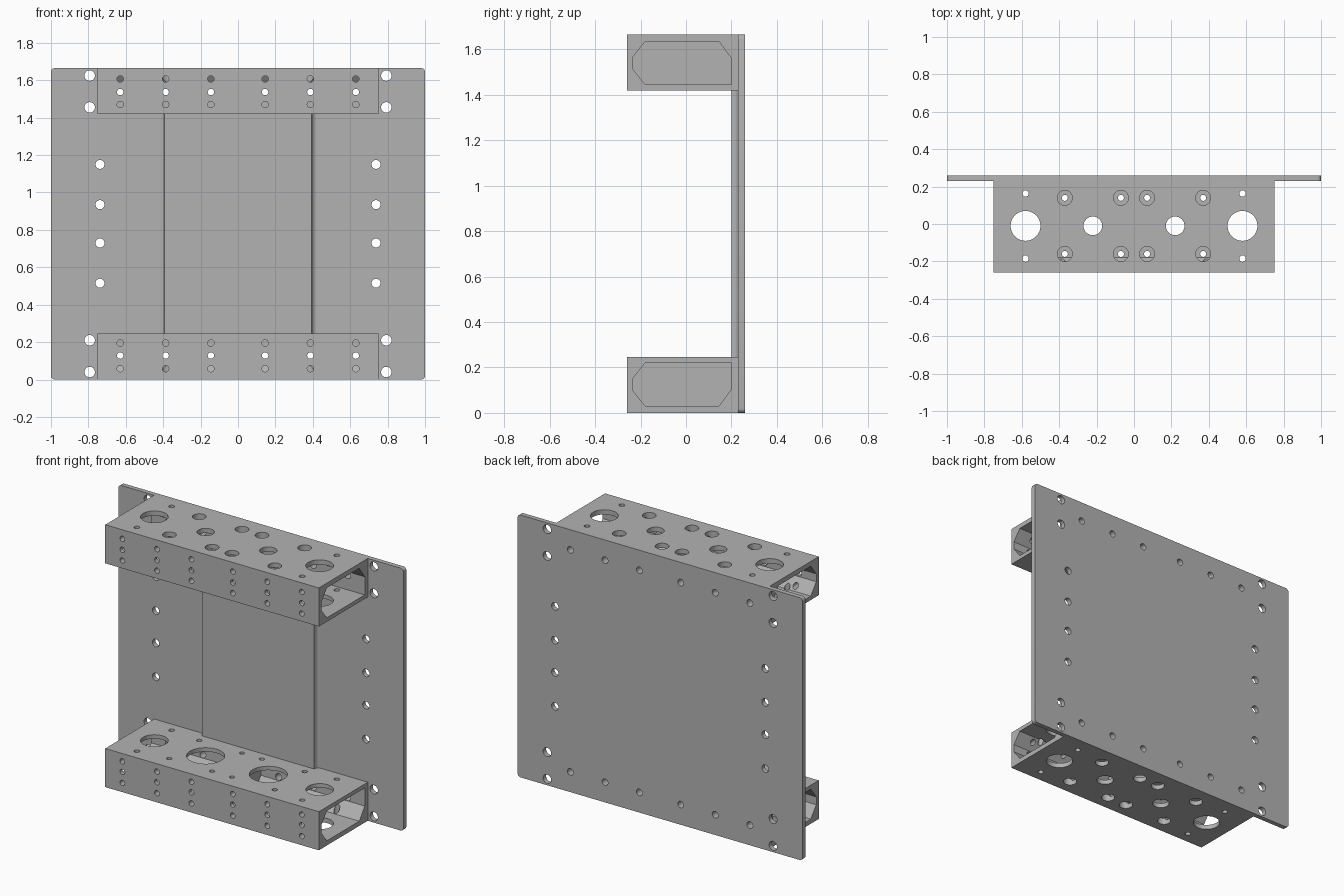
import bpy, bmesh, math
from mathutils import Matrix, Vector

cube = bpy.data.objects.get("Cube")
if cube:
    bpy.data.objects.remove(cube, do_unlink=True)

H = 1.665                       # overall height
BOX = 0.245                     # height of a rail
Y0, YP, Y1 = -0.26, 0.23, 0.26  # rail front, plate front, plate back

grey = bpy.data.materials.new("plain grey")
grey.use_nodes = True
grey.diffuse_color = (0.45, 0.45, 0.45, 1)
grey.node_tree.nodes["Principled BSDF"].inputs["Base Color"].default_value = grey.diffuse_color


def make_object(name, bm):
    bmesh.ops.recalc_face_normals(bm, faces=bm.faces)
    mesh = bpy.data.meshes.new(name)
    bm.to_mesh(mesh)
    bm.free()
    mesh.materials.append(grey)
    ob = bpy.data.objects.new(name, mesh)
    bpy.context.collection.objects.link(ob)
    return ob


def add_block(bm, lo, hi):
    lo, hi = Vector(lo), Vector(hi)
    m = Matrix.Translation((lo + hi) / 2) @ Matrix.Diagonal((*(hi - lo), 1))
    return bmesh.ops.create_cube(bm, size=1, matrix=m)["verts"]


def add_prism(bm, points, direction):
    face = bm.faces.new([bm.verts.new(p) for p in points])
    moved = bmesh.ops.extrude_face_region(bm, geom=[face], use_keep_orig=True)["geom"]
    bmesh.ops.translate(bm, vec=direction,
                        verts=[v for v in moved if isinstance(v, bmesh.types.BMVert)])


def add_hole(bm, axis, a, b, radius, start, end):
    """Round cutter along y (a=x, b=z) or along z (a=x, b=y)."""
    mid = (start + end) / 2
    if axis == "y":
        m = Matrix.Translation((a, mid, b)) @ Matrix.Rotation(math.pi / 2, 4, "X")
    else:
        m = Matrix.Translation((a, b, mid))
    bmesh.ops.create_cone(bm, cap_ends=True, segments=32, radius1=radius,
                          radius2=radius, depth=end - start, matrix=m)


def combine(ob, bm, operation="DIFFERENCE"):
    cutter = make_object("cutter", bm)
    cutter.hide_render = True
    mod = ob.modifiers.new("cut", "BOOLEAN")
    mod.operation, mod.solver, mod.object = operation, "EXACT", cutter
    bpy.context.view_layer.objects.active = ob
    bpy.ops.object.modifier_apply(modifier=mod.name)
    bpy.data.objects.remove(cutter, do_unlink=True)


# Back plate with rounded corners
bm = bmesh.new()
add_block(bm, (-1, YP, 0), (1, Y1, H))
corners = [e for e in bm.edges if abs(e.verts[0].co.y - e.verts[1].co.y) > 0.01]
bmesh.ops.bevel(bm, geom=corners, offset=0.02, segments=4, profile=0.5, affect="EDGES")
plate = make_object("back_plate", bm)

# Raised centre pad with filleted sides, between the rails
edge = [(0.394, 0.2), (0.397, 0.214), (0.402, 0.223), (0.414, YP)]
outline = edge + [(0.414, 0.24), (-0.414, 0.24)] + [(-x, y) for x, y in reversed(edge)]
bm = bmesh.new()
add_prism(bm, [(x, y, BOX) for x, y in outline], (0, 0, H - 2 * BOX))
combine(plate, bm, "UNION")

# Holes through the plate
RAIL_X = (0.145, 0.387, 0.63)
bm = bmesh.new()
for s in (-1, 1):
    for z in (0.04, 0.21, H - 0.21, H - 0.04):
        add_hole(bm, "y", s * 0.793, z, 0.028, 0.2, 0.3)
    for z in (0.515, 0.73, H - 0.73, H - 0.515):
        add_hole(bm, "y", s * 0.738, z, 0.024, 0.2, 0.3)
    for x in RAIL_X:
        for z in (0.128, H - 0.128):
            add_hole(bm, "y", s * x, z, 0.021, 0.19, 0.3)
combine(plate, bm)

# Lower rail: hollow box with a central rib
bm = bmesh.new()
add_block(bm, (-0.75, Y0, 0), (0.75, YP, BOX))
lower = make_object("lower_rail", bm)

pocket = [(-0.235, 0.1), (-0.18, 0.03), (0.145, 0.03), (0.2, 0.105),
          (0.2, 0.22), (-0.18, 0.22), (-0.235, 0.15)]
bm = bmesh.new()
for s in (-1, 1):
    add_prism(bm, [(s * 0.02, y, z) for y, z in pocket], (s * 0.8, 0, 0))
combine(lower, bm)

# Vertical holes: (x, y, radius in outer wall, radius in inner wall)
holes = [(0.58, -0.01, 0.08, 0.08), (0.22, -0.01, 0.05, 0.11),
         (0.58, 0.163, 0.017, 0.017), (0.58, -0.185, 0.017, 0.017)]
holes += [(x, y, 0.04, 0.016) for x in (0.07, 0.37) for y in (0.14, -0.16)]
bm = bmesh.new()
for s in (-1, 1):
    for x, y, outer, inner in holes:
        add_hole(bm, "z", s * x, y, outer, -0.05, 0.11)
        add_hole(bm, "z", s * x, y, inner, 0.14, 0.3)
combine(lower, bm)

# Front rows of holes, the middle row going on through the back
bm = bmesh.new()
for s in (-1, 1):
    for x in RAIL_X:
        for z in (0.058, 0.128, 0.195):
            add_hole(bm, "y", s * x, z, 0.017, -0.3, -0.17)
        add_hole(bm, "y", s * x, 0.128, 0.021, 0.1, 0.25)
combine(lower, bm)

# Upper rail mirrors the lower one
bm = bmesh.new()
bm.from_mesh(lower.data)
for v in bm.verts:
    v.co.z = H - v.co.z
bmesh.ops.reverse_faces(bm, faces=bm.faces)
upper = make_object("upper_rail", bm)

# Smooth hole walls, sharp edges elsewhere
bpy.ops.object.select_all(action="DESELECT")
for ob in (plate, lower, upper):
    ob.select_set(True)
bpy.context.view_layer.objects.active = plate
bpy.ops.object.shade_smooth_by_angle(angle=math.radians(30))
